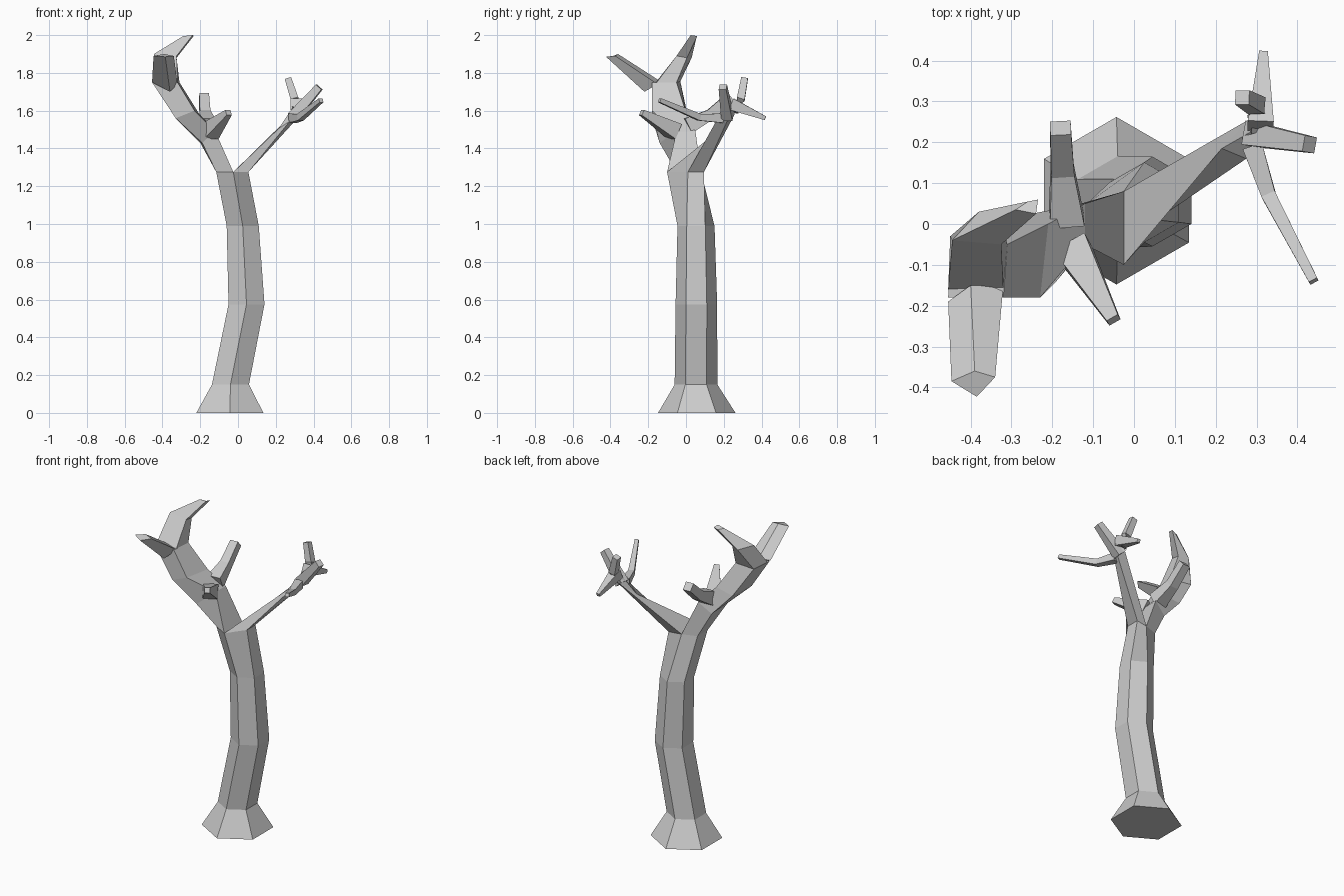
import bpy, bmesh, math
from mathutils import Vector

cube = bpy.data.objects.get("Cube")
if cube:
    bpy.data.objects.remove(cube, do_unlink=True)

bark = bpy.data.materials.new("grey_bark")
bark.use_nodes = True
GREY = (0.6, 0.6, 0.6, 1)
bark.diffuse_color = GREY
bark.node_tree.nodes["Principled BSDF"].inputs["Base Color"].default_value = GREY


def loft(name, rings):
    """Skin matching rings of points and cap both ends."""
    bm = bmesh.new()
    loops = [[bm.verts.new(p) for p in ring] for ring in rings]
    n = len(loops[0])
    for a, b in zip(loops, loops[1:]):
        for i in range(n):
            j = (i + 1) % n
            bm.faces.new((a[i], a[j], b[j], b[i]))
    bm.faces.new(loops[0])
    bm.faces.new(loops[-1])
    bmesh.ops.recalc_face_normals(bm, faces=bm.faces)
    mesh = bpy.data.meshes.new(name)
    bm.to_mesh(mesh)
    bm.free()
    mesh.materials.append(bark)
    obj = bpy.data.objects.new(name, mesh)
    bpy.context.collection.objects.link(obj)
    return obj


def twig(name, path, radii, sides=4):
    """Tapered tube whose rings follow the bend of the path."""
    pts = [Vector(p) for p in path]
    rings = []
    for i, p in enumerate(pts):
        along = (pts[min(i + 1, len(pts) - 1)] - pts[max(i - 1, 0)]).normalized()
        ref = Vector((0, 0, 1)) if abs(along.z) < 0.85 else Vector((0, 1, 0))
        u = along.cross(ref).normalized()
        v = u.cross(along)
        angles = [2 * math.pi * (k + 0.5) / sides for k in range(sides)]
        rings.append([p + radii[i] * (u * math.cos(a) + v * math.sin(a)) for a in angles])
    return loft(name, rings)


def hexagon(x, y, z, r):
    angles = [math.radians(60 * k - 90) for k in range(6)]
    return [(x + r * math.cos(a), y + r * math.sin(a), z) for a in angles]


# Fork ring, counter-clockwise from the front corner
FORK = 1.275
front, right_a, right_b = (-.025, -.1, FORK), (.055, .01, FORK), (.055, .095, FORK)
back, left_b, left_a = (-.025, .08, FORK), (-.115, .05, FORK), (-.115, -.05, FORK)

# Six-sided trunk with flared foot
trunk = [hexagon(-.043, .057, 0, .205), hexagon(-.04, .053, .15, .113),
         hexagon(.045, .055, .575, .11), hexagon(.025, .053, .99, .098),
         [front, right_a, right_b, back, left_b, left_a]]
loft("trunk", trunk)

# Heavy limb leaning towards the right
loft("thick_limb", [
    [front, back, left_b, left_a],
    [(-.12, -.05, 1.49), (-.12, .05, 1.49), (-.2, .03, 1.43), (-.19, -.14, 1.43)],
    [(-.23, -.18, 1.6), (-.21, 0, 1.59), (-.33, .01, 1.57), (-.33, -.18, 1.56)],
    [(-.32, -.18, 1.75), (-.31, -.05, 1.75), (-.45, -.03, 1.755), (-.455, -.18, 1.75)]])
loft("upper_fork", [
    [(-.32, -.155, 1.75), (-.31, -.05, 1.75), (-.45, -.03, 1.755), (-.455, -.16, 1.75)],
    [(-.325, -.05, 1.89), (-.325, .005, 1.88), (-.38, .03, 1.88), (-.445, -.04, 1.9)],
    [(-.24, .025, 2), (-.235, .06, 1.995), (-.26, .055, 1.985), (-.29, .035, 1.995)]])
loft("front_fork", [
    [(-.32, -.15, 1.74), (-.4, -.15, 1.765), (-.455, -.19, 1.75), (-.36, -.22, 1.7)],
    [(-.34, -.375, 1.89), (-.39, -.36, 1.9), (-.447, -.385, 1.89), (-.385, -.423, 1.885)]])
twig("front_stub", [(-.15, -.06, 1.49), (-.05, -.235, 1.59)], [.062, .022])
twig("back_stub", [(-.165, .01, 1.52), (-.175, .13, 1.58), (-.18, .235, 1.675)],
     [.06, .04, .036])

# Slim limb reaching to the left
loft("slim_limb", [
    [front, right_a, right_b, back],
    [(.215, .185, 1.505), (.275, .16, 1.545), (.315, .225, 1.56), (.28, .255, 1.575)],
    [(.285, .225, 1.61), (.3, .2, 1.59), (.33, .24, 1.61), (.3, .275, 1.65)]])

# Thin twigs at the end of the slim limb
TWIGS = {
    "back_twig": ([(.31, .24, 1.635), (.317, .42, 1.56)], [.045, .015]),
    "upright_twig": ([(.31, .25, 1.6), (.3, .29, 1.66), (.265, .31, 1.77)], [.04, .03, .025]),
    "side_twig": ([(.29, .22, 1.565), (.43, .195, 1.725)], [.042, .028]),
    "front_twig": ([(.29, .19, 1.56), (.33, .07, 1.565), (.44, -.14, 1.655)],
                   [.035, .025, .016]),
}
for name, (path, radii) in TWIGS.items():
    twig(name, path, radii)
